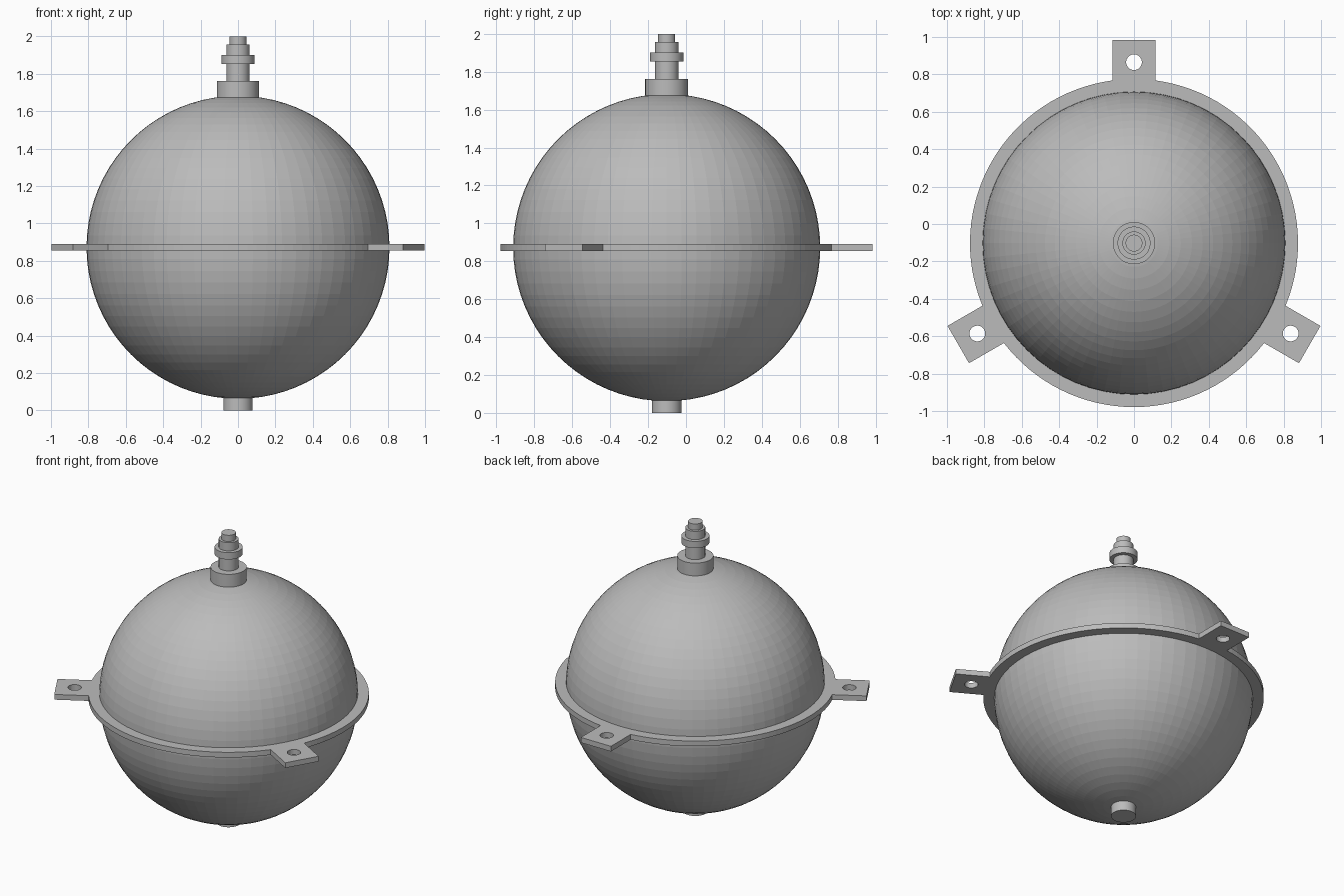
import bpy
from math import sin, cos, pi, asin, radians

cube = bpy.data.objects.get("Cube")
if cube:
    bpy.data.objects.remove(cube, do_unlink=True)

CY = -0.102          # axis of the vessel
MID = 0.872          # height of the equator
R_BALL, R_RING = 0.81, 0.877
TAB_END, TAB_HALF, HOLE_AT, R_HOLE = 1.085, 0.115, 0.967, 0.042

steel = bpy.data.materials.new("grey_steel")
steel.use_nodes = True
GREY = (0.5, 0.5, 0.5, 1)
steel.diffuse_color = GREY
steel.node_tree.nodes["Principled BSDF"].inputs["Base Color"].default_value = GREY


def finish(name):
    ob = bpy.context.object
    ob.name = ob.data.name = name
    ob.data.materials.clear()
    ob.data.materials.append(steel)
    return ob


def cylinder(name, radius, z0, z1):
    bpy.ops.mesh.primitive_cylinder_add(vertices=48, radius=radius, depth=z1 - z0,
                                        location=(0, CY, (z0 + z1) / 2))
    finish(name)
    bpy.ops.object.shade_smooth_by_angle(angle=radians(30))


def circle(radius, count, cx=0, cy=0):
    return [(cx + radius * cos(2 * pi * i / count), cy + radius * sin(2 * pi * i / count))
            for i in range(count)]


# Faceted ball
bpy.ops.mesh.primitive_uv_sphere_add(segments=64, ring_count=40, radius=R_BALL,
                                     location=(0, CY, MID))
finish("ball")

# Flange outline: three arcs, each starting with a square tab
outline, holes = [], []
half = asin(TAB_HALF / R_RING)
for k in range(3):
    a = pi / 2 + k * 2 * pi / 3
    for side in (-1, 1):
        outline.append((TAB_END * cos(a) - side * TAB_HALF * sin(a),
                        TAB_END * sin(a) + side * TAB_HALF * cos(a)))
    sweep = 2 * pi / 3 - 2 * half
    for i in range(33):
        t = a + half + sweep * i / 32
        outline.append((R_RING * cos(t), R_RING * sin(t)))
    holes.append(circle(R_HOLE, 32, HOLE_AT * cos(a), HOLE_AT * sin(a)))

# Flange plate with bolt holes and the opening for the ball
curve = bpy.data.curves.new("flange", "CURVE")
curve.dimensions = "2D"
curve.fill_mode = "BOTH"
curve.extrude = 0.018
for loop in [outline, circle(R_BALL - 0.01, 96)] + holes:
    spline = curve.splines.new("POLY")
    spline.points.add(len(loop) - 1)
    for point, (x, y) in zip(spline.points, loop):
        point.co = (x, y, 0, 1)
    spline.use_cyclic_u = True
flange = bpy.data.objects.new("flange", curve)
flange.location = (0, CY, MID)
bpy.context.collection.objects.link(flange)
bpy.ops.object.select_all(action="DESELECT")
flange.select_set(True)
bpy.context.view_layer.objects.active = flange
bpy.ops.object.convert(target="MESH")
finish("flange")
bpy.ops.object.shade_flat()

# Stepped top fitting and bottom stub
cylinder("collar", 0.113, 1.64, 1.762)
cylinder("neck", 0.062, 1.75, 1.957)
cylinder("neck_disc", 0.088, 1.853, 1.9)
cylinder("top_pin", 0.045, 1.95, 2.0)
cylinder("bottom_stub", 0.078, 0.0, 0.1)
